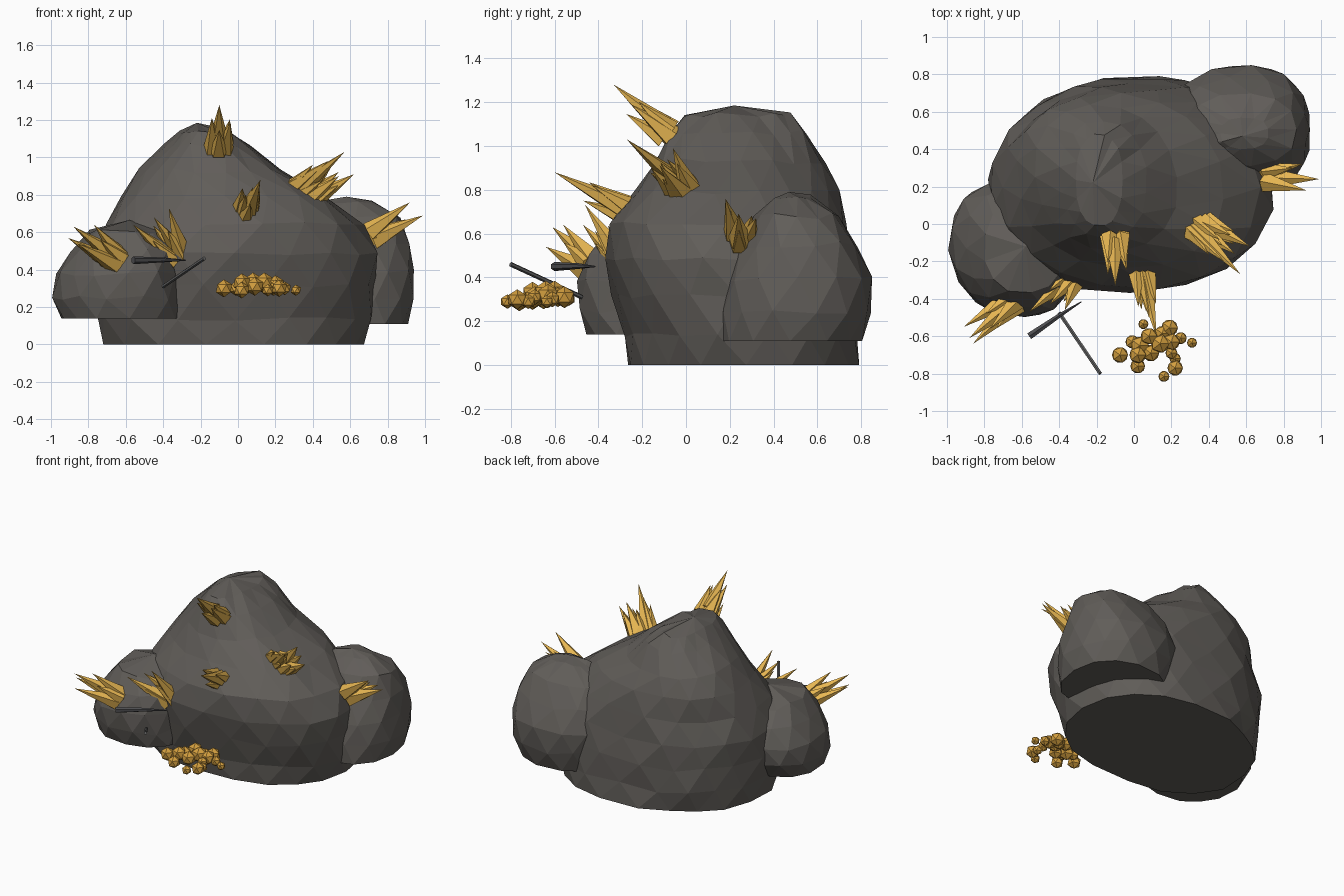
import bpy, bmesh, math, random
from mathutils import Vector

if "Cube" in bpy.data.objects:
    bpy.data.objects.remove(bpy.data.objects["Cube"])

random.seed(5)


def mat(name, col):
    m = bpy.data.materials.new(name)
    m.diffuse_color = (*col, 1)
    m.use_nodes = True
    m.node_tree.nodes["Principled BSDF"].inputs["Base Color"].default_value = m.diffuse_color
    return m


STONE = mat("dark stone", (0.118, 0.109, 0.099))
GOLD = mat("bright gold", (0.80, 0.47, 0.085))
NUGGET = mat("deep gold", (0.66, 0.35, 0.05))
IRON = mat("iron grey", (0.075, 0.075, 0.08))
HANDLE = mat("handle grey", (0.12, 0.12, 0.12))


def finish(bm, name, material):
    bmesh.ops.recalc_face_normals(bm, faces=bm.faces)
    me = bpy.data.meshes.new(name)
    bm.to_mesh(me)
    bm.free()
    me.materials.append(material)
    ob = bpy.data.objects.new(name, me)
    bpy.context.collection.objects.link(ob)
    return ob


def spow(v, e):
    return math.copysign(abs(v) ** e, v)


def rock(name, rings, n, top):
    """Faceted boulder from rounded rings (z, x0, x1, y0, y1, c, d, e); c swells
    the front-left corner, d the back-right one, e the back-left one."""
    bm = bmesh.new()
    loops = []
    for i, (z, x0, x1, y0, y1, c, d, e) in enumerate(rings):
        loop = []
        for k in range(n):
            t = 2 * math.pi * (k + 0.5 * (i % 2)) / n
            j = 1.005 + random.uniform(-.02, .02)
            w = math.cos(t - math.pi / 4)
            j += (d if w > 0 else c) * w ** 4
            j += e * max(0, math.cos(t - math.pi * .75)) ** 4
            dz = 0 if i == 0 else random.uniform(-.015, .015)
            loop.append(bm.verts.new((
                (x0 + x1) / 2 + (x1 - x0) / 2 * spow(math.cos(t), .86) * j,
                (y0 + y1) / 2 + (y1 - y0) / 2 * spow(math.sin(t), .86) * j,
                z + dz)))
        loops.append(loop)
    for i, (a, b) in enumerate(zip(loops, loops[1:])):
        for k in range(n):
            m = (k + 1) % n
            if i % 2 == 0:
                bm.faces.new((a[k], a[m], b[k]))
                bm.faces.new((a[m], b[m], b[k]))
            else:
                bm.faces.new((a[k], a[m], b[m]))
                bm.faces.new((a[k], b[m], b[k]))
    tip = bm.verts.new(top)
    for k in range(n):
        bm.faces.new((loops[-1][k], loops[-1][(k + 1) % n], tip))
    bm.faces.new(loops[0][::-1])
    return finish(bm, name, STONE)


# Three boulders
rock("main_boulder", [
    (0.00, -.70, .67, -.25, .80, .10, -.02, -.10),
    (0.14, -.74, .71, -.27, .80, .10, -.02, -.08),
    (0.31, -.76, .74, -.32, .80, .08, -.03, -.06),
    (0.48, -.78, .74, -.36, .77, .02, -.04, -.05),
    (0.64, -.72, .67, -.35, .74, -.06, -.06, -.04),
    (0.79, -.64, .50, -.24, .71, -.09, -.12, -.02),
    (0.93, -.54, .24, -.15, .65, -.09, -.12, 0),
    (1.06, -.40, .07, -.08, .55, -.09, -.05, 0),
    (1.14, -.31, -.06, -.01, .48, 0, 0, 0)], 18, (-.22, .22, 1.185))
rock("left_boulder", [
    (.14, -.95, -.31, -.46, .14, -.08, 0, 0),
    (.25, -1.0, -.30, -.50, .22, -.10, 0, 0),
    (.38, -.98, -.30, -.51, .24, -.10, 0, 0),
    (.50, -.90, -.31, -.46, .20, -.08, 0, 0),
    (.60, -.80, -.37, -.37, .12, 0, 0, 0)], 13, (-.58, -.12, .665))
rock("right_boulder", [
    (.11, .25, .91, .15, .80, 0, 0, 0),
    (.25, .21, .95, .15, .84, 0, 0, 0),
    (.39, .19, .945, .17, .85, 0, 0, 0),
    (.55, .21, .925, .24, .78, 0, 0, 0),
    (.68, .29, .87, .31, .70, 0, 0, 0),
    (.77, .46, .72, .40, .57, 0, 0, 0)], 13, (.58, .47, .79))


def cone(bm, a, b, r1, r2, n):
    a, b = Vector(a), Vector(b)
    d = b - a
    q = d.to_track_quat('Z', 'Y')
    v = bmesh.ops.create_cone(bm, cap_ends=True, segments=n, radius1=r1,
                              radius2=r2, depth=d.length)["verts"]
    for p in v:
        p.co = q @ p.co + (a + b) / 2


def crystals(name, base, tips, spread=.035):
    """Bundle of sharp five-sided spikes fanning out of one spot."""
    bm = bmesh.new()
    base = Vector(base)
    mid = sum((Vector(t) for t in tips), Vector()) / len(tips)
    for t in tips:
        side = (Vector(t) - mid).normalized() * spread
        cone(bm, base + side, t, .055, 0, 5)
    # shorter spikes on the rim of the bundle
    axis = mid - base
    q = axis.to_track_quat('Z', 'Y')
    for k in range(3):
        a = k * math.tau / 3 + .4
        out = q @ Vector((math.cos(a), math.sin(a), 0)) * spread
        cone(bm, base + out, base + out * 1.6 + axis * random.uniform(.6, .8),
             .05, 0, 5)
    finish(bm, name, GOLD)


# Crystal clusters
crystals("crystals_peak", (-.10, -.08, 1.06),
         [(-.10, -.33, 1.28), (-.14, -.27, 1.21), (-.04, -.25, 1.19)])
crystals("crystals_centre", (.04, -.25, .70),
         [(.12, -.60, .88), (.08, -.50, .84), (.04, -.46, .80)])
crystals("crystals_shoulder_a", (.30, 0, .81),
         [(.57, -.27, 1.03), (.48, -.20, .98), (.42, -.10, .90)])
crystals("crystals_shoulder_b", (.38, -.01, .79),
         [(.62, -.12, .91), (.52, -.06, .99), (.54, -.16, .90)])
crystals("crystals_right", (.71, .25, .58),
         [(.99, .24, .69), (.92, .18, .76), (.90, .32, .67)])
crystals("crystals_left", (-.65, -.42, .45),
         [(-.88, -.61, .63), (-.86, -.64, .54), (-.77, -.56, .64),
          (-.91, -.55, .57)])
crystals("crystals_left_inner", (-.33, -.29, .47),
         [(-.56, -.47, .64), (-.37, -.46, .73), (-.45, -.43, .68),
          (-.52, -.42, .60)])

# Pile of gold nuggets: x, y, z, radius
bm = bmesh.new()
for x, y, z, r in [
        (-.075, -.70, .30, .048), (.02, -.76, .29, .044),
        (.05, -.535, .30, .03), (.16, -.815, .29, .033),
        (.22, -.77, .30, .046), (.31, -.635, .29, .03),
        (.19, -.555, .31, .05), (.20, -.69, .31, .036),
        (.25, -.61, .30, .036), (.03, -.65, .31, .055),
        (.08, -.60, .335, .05), (.14, -.64, .33, .055),
        (.09, -.69, .31, .05), (.02, -.70, .33, .05),
        (-.01, -.63, .30, .04), (.15, -.585, .31, .045),
        (.20, -.63, .32, .05), (.22, -.72, .29, .034)]:
    v = bmesh.ops.create_icosphere(bm, subdivisions=1, radius=r)["verts"]
    bmesh.ops.translate(bm, verts=v, vec=(x, y, z))
finish(bm, "gold_nuggets", NUGGET)

# Pickaxe stuck in the left boulder
bm = bmesh.new()
cone(bm, (-.40, -.475, .31), (-.18, -.80, .46), .011, .011, 6)
finish(bm, "pick_handle", HANDLE)
bm = bmesh.new()
cone(bm, (-.56, -.60, .45), (-.40, -.49, .452), .021, .013, 6)
cone(bm, (-.40, -.49, .452), (-.28, -.415, .45), .013, .003, 6)
finish(bm, "pick_head", IRON)
